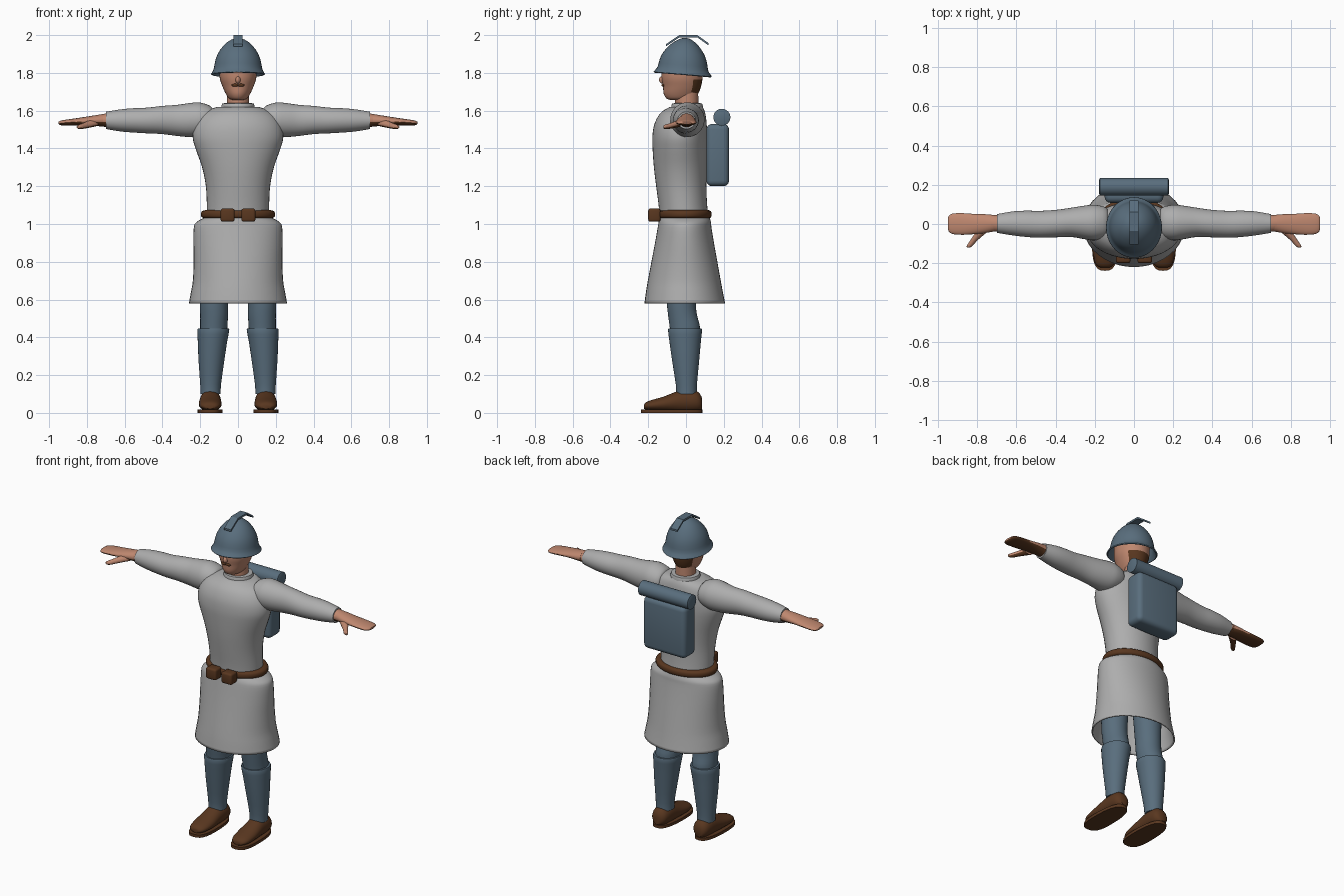
import bpy, bmesh, math
from mathutils import Matrix, Vector

if "Cube" in bpy.data.objects:
    bpy.data.objects.remove(bpy.data.objects["Cube"])


def material(name, rgb):
    m = bpy.data.materials.new(name)
    m.diffuse_color = (*rgb, 1)
    m.use_nodes = True
    m.node_tree.nodes["Principled BSDF"].inputs["Base Color"].default_value = m.diffuse_color
    return m


GREY = material("coat grey", (0.42, 0.42, 0.42))
BLUE = material("steel blue", (0.10, 0.155, 0.205))
BROWN = material("leather brown", (0.10, 0.038, 0.014))
SKIN = material("skin", (0.52, 0.245, 0.16))


def finish(name, bm, mats, angle=40, rule=None):
    """Turn a bmesh into a smooth object; rule(face) picks the material index."""
    bmesh.ops.recalc_face_normals(bm, faces=bm.faces)
    if rule:
        for f in bm.faces:
            f.material_index = rule(f)
    me = bpy.data.meshes.new(name)
    bm.to_mesh(me)
    bm.free()
    for m in mats:
        me.materials.append(m)
    ob = bpy.data.objects.new(name, me)
    bpy.context.collection.objects.link(ob)
    bpy.ops.object.select_all(action='DESELECT')
    ob.select_set(True)
    bpy.context.view_layer.objects.active = ob
    bpy.ops.object.shade_smooth_by_angle(angle=math.radians(angle))
    return ob


def spline(rows, steps):
    """Catmull-Rom refinement of the section table."""
    out = []
    for i in range(len(rows) - 1):
        p = [rows[max(0, min(len(rows) - 1, i + k))] for k in (-1, 0, 1, 2)]
        for s in range(steps):
            t = s / steps
            out.append([0.5 * (2 * b + (c - a) * t + (2 * a - 5 * b + 4 * c - d) * t * t
                               + (3 * b - a - 3 * c + d) * t ** 3)
                        for a, b, c, d in zip(*p)])
    return out + [rows[-1]]


def loft(name, rows, mats, axis='z', n=32, steps=3, side=1, caps=(True, True),
         rule=None, angle=40):
    """Oval sections: position on axis, then low/high bounds on the other two axes."""
    bm = bmesh.new()
    rings = []
    for t, a0, a1, b0, b1 in spline(rows, steps):
        ring = []
        for k in range(n):
            w = 2 * math.pi * k / n
            a = (a0 + a1) / 2 + (a1 - a0) / 2 * math.cos(w)
            b = (b0 + b1) / 2 + (b1 - b0) / 2 * math.sin(w)
            x, y, z = {'z': (a, b, t), 'x': (t, a, b), 'y': (a, t, b)}[axis]
            ring.append(bm.verts.new((x * side, y, z)))
        rings.append(ring)
    for r, q in zip(rings, rings[1:]):
        for k in range(n):
            bm.faces.new((r[k], r[(k + 1) % n], q[(k + 1) % n], q[k]))
    if caps[0]:
        bm.faces.new(rings[0])
    if caps[1]:
        bm.faces.new(rings[-1])
    return finish(name, bm, mats, angle, rule)


def sym(rows):
    """Expand (z, half_width, y0, y1) to full section bounds."""
    return [(z, -h, h, y0, y1) for z, h, y0, y1 in rows]


def box(name, lo, hi, mat, bevel, segments=3):
    lo, hi = Vector(lo), Vector(hi)
    bm = bmesh.new()
    m = Matrix.Translation((lo + hi) / 2) @ Matrix.Diagonal((*(hi - lo), 1))
    bmesh.ops.create_cube(bm, size=1, matrix=m)
    bmesh.ops.bevel(bm, geom=bm.edges[:], offset=bevel, segments=segments,
                    affect='EDGES', profile=0.5)
    return finish(name, bm, [mat])


def ellipsoid(name, centre, radii, mat):
    bm = bmesh.new()
    m = Matrix.Translation(centre) @ Matrix.Diagonal((*radii, 1))
    bmesh.ops.create_uvsphere(bm, u_segments=16, v_segments=10, radius=1, matrix=m)
    return finish(name, bm, [mat], 80)


def thicken(ob, amount):
    mod = ob.modifiers.new("thickness", 'SOLIDIFY')
    mod.thickness = amount
    mod.offset = -1


# Coat body, collar and open skirt
loft("coat_body", sym([
    (1.03, .165, -.14, .12), (1.10, .165, -.145, .112), (1.20, .17, -.158, .108),
    (1.30, .19, -.17, .11), (1.40, .225, -.177, .112), (1.46, .24, -.178, .112),
    (1.52, .232, -.17, .11), (1.57, .205, -.148, .105), (1.60, .165, -.12, .098),
    (1.62, .11, -.085, .088)]), [GREY], n=40)
loft("collar", sym([(1.59, .088, -.078, .09), (1.625, .088, -.078, .09),
                    (1.638, .083, -.073, .085), (1.64, .07, -.06, .072)]),
     [GREY], steps=1, angle=50)
skirt = loft("coat_skirt", sym([
    (.58, .26, -.22, .207), (.64, .249, -.212, .195), (.70, .239, -.202, .184),
    (.80, .235, -.183, .166), (.90, .236, -.164, .148), (.98, .234, -.15, .135),
    (1.01, .22, -.145, .132), (1.035, .175, -.14, .125)]), [GREY], n=40,
    caps=(False, True))
thicken(skirt, .008)

# Belt with two pouches
loft("belt", sym([(1.03, .175, -.135, .12), (1.034, .19, -.148, .131),
                  (1.043, .196, -.152, .136), (1.06, .196, -.152, .136),
                  (1.069, .19, -.148, .131), (1.073, .175, -.135, .12)]),
     [BROWN], n=40, steps=1, angle=60)
for s in (1, -1):
    box("belt_pouch", (s * .055 - .037, -.2, 1.012), (s * .055 + .037, -.135, 1.082),
        BROWN, .012)

# Neck, head with a dark nape, nose and moustache
loft("neck", sym([(1.58, .06, -.06, .066), (1.75, .058, -.058, .064)]), [SKIN], steps=1)
loft("head", sym([(1.657, .03, -.085, .02), (1.665, .048, -.104, .04),
                  (1.69, .065, -.118, .064), (1.73, .083, -.122, .08),
                  (1.78, .098, -.13, .088), (1.86, .10, -.125, .09)]),
     [SKIN, BROWN], steps=4,
     rule=lambda f: int(f.calc_center_median().y > .035
                        and 1.675 < f.calc_center_median().z < 1.76))
ellipsoid("nose", (0, -.124, 1.763), (.014, .019, .02), SKIN)
for s in (1, -1):
    ellipsoid("moustache", (s * .016, -.122, 1.735), (.018, .008, .008), BROWN)

# Tilted helmet with a bent crest strip
tilt = Matrix.Translation((0, 0, 1.80)) @ Matrix.Rotation(-.085, 4, 'X') @ Matrix.Translation((0, 0, -1.80))
helmet = loft("helmet", sym([
    (1.792, .143, -.172, .138), (1.802, .137, -.164, .13), (1.822, .128, -.152, .116),
    (1.86, .121, -.145, .107), (1.90, .107, -.129, .091), (1.94, .08, -.098, .062),
    (1.965, .052, -.068, .034), (1.98, .024, -.04, .008), (1.984, .003, -.018, -.012)]),
    [BLUE], n=36, steps=2, caps=(False, True))
helmet.data.transform(tilt)
thicken(helmet, .008)
bm = bmesh.new()
path = [(-.105, 1.948), (-.035, 1.995), (.06, 1.995), (.12, 1.952)]
rows = [[bm.verts.new((x, y, z + dz)) for x, dz in
         ((-.024, -.007), (.024, -.007), (.024, .005), (-.024, .005))] for y, z in path]
for a, b in zip(rows, rows[1:]):
    for k in range(4):
        bm.faces.new((a[k], a[(k + 1) % 4], b[(k + 1) % 4], b[k]))
bm.faces.new(rows[0])
bm.faces.new(rows[-1])
finish("helmet_crest", bm, [BLUE], 20)


def palm(f):
    return int(f.normal.z < -.3)


for s in (1, -1):
    # Sleeve, wrist, hand and thumb
    loft("sleeve", [
        (.13, -.05, .06, 1.51, 1.60), (.145, -.07, .085, 1.485, 1.624),
        (.20, -.083, .098, 1.463, 1.643), (.25, -.078, .094, 1.460, 1.641),
        (.32, -.066, .083, 1.466, 1.631), (.40, -.068, .072, 1.476, 1.625),
        (.48, -.07, .067, 1.480, 1.616), (.55, -.066, .068, 1.484, 1.613),
        (.62, -.058, .064, 1.490, 1.607), (.70, -.045, .05, 1.503, 1.594)],
        [GREY], axis='x', side=s)
    loft("wrist", [(.69, -.04, .046, 1.512, 1.586), (.73, -.036, .044, 1.518, 1.58)],
         [SKIN, BROWN], axis='x', side=s, steps=2, n=24, rule=palm)
    loft("hand", [
        (.715, -.038, .046, 1.515, 1.582), (.76, -.046, .05, 1.520, 1.575),
        (.81, -.051, .051, 1.522, 1.567), (.87, -.055, .055, 1.522, 1.558),
        (.92, -.052, .054, 1.521, 1.551), (.942, -.042, .045, 1.524, 1.546),
        (.95, -.025, .03, 1.53, 1.541)],
        [SKIN, BROWN], axis='x', side=s, n=24, rule=palm)
    loft("thumb", [
        (-.12, .838, .852, 1.508, 1.52), (-.11, .822, .853, 1.502, 1.526),
        (-.08, .795, .833, 1.505, 1.535), (-.03, .735, .80, 1.515, 1.555)],
        [SKIN, BROWN], axis='y', side=s, n=16, rule=palm)

    # Trouser leg, flared gaiter, shoe and sole
    loft("trouser_leg", [(.40, .06, .2, -.08, .07), (.46, .056, .2, -.087, .073),
                         (.52, .053, .2, -.095, .058), (.60, .052, .202, -.102, .052),
                         (.85, .03, .205, -.11, .06)], [BLUE], side=s)
    loft("gaiter", [(.10, .092, .198, -.052, .058), (.15, .09, .2, -.054, .058),
                    (.28, .072, .209, -.074, .07), (.38, .057, .213, -.088, .079),
                    (.44, .046, .215, -.095, .085), (.448, .052, .209, -.089, .079)],
         [BLUE], side=s, steps=2, angle=35)
    loft("shoe", [
        (-.222, .125, .17, .012, .035), (-.212, .107, .19, .008, .05),
        (-.18, .092, .204, .002, .064), (-.12, .086, .208, -.002, .082),
        (-.06, .089, .205, -.006, .108), (-.02, .09, .202, -.008, .122),
        (.035, .092, .2, -.006, .122), (.07, .102, .19, 0, .105),
        (.086, .125, .17, .012, .07)], [BROWN], axis='y', side=s, n=24, steps=2)
    bpy.data.objects[bpy.context.object.name].data.transform(
        Matrix.Translation((0, 0, .010)) @ Matrix.Diagonal((1, 1, .92, 1)))
    # Sole outline: long rounded oval
    bm = bmesh.new()
    lower = []
    for k in range(28):
        w = 2 * math.pi * k / 28
        c, q = math.cos(w), math.sin(w)
        half = .066 - .006 * q
        lower.append(bm.verts.new((s * (.148 + half * math.copysign(abs(c) ** .7, c)),
                                   -.076 + .163 * math.copysign(abs(q) ** .8, q), 0)))
    face = bm.faces.new(lower)
    top = bmesh.ops.extrude_face_region(bm, geom=[face])
    for v in [g for g in top['geom'] if isinstance(g, bmesh.types.BMVert)]:
        v.co.z = .018
    finish("sole", bm, [BROWN])

# Backpack and bedroll
box("backpack", (-.15, .108, 1.2), (.15, .228, 1.53), BLUE, .03, 4)
loft("bedroll", [(-.178, .155, .225, 1.53, 1.6), (-.174, .145, .235, 1.52, 1.61),
                 (.174, .145, .235, 1.52, 1.61), (.178, .155, .225, 1.53, 1.6)],
     [BLUE], axis='x', steps=1, n=24)
